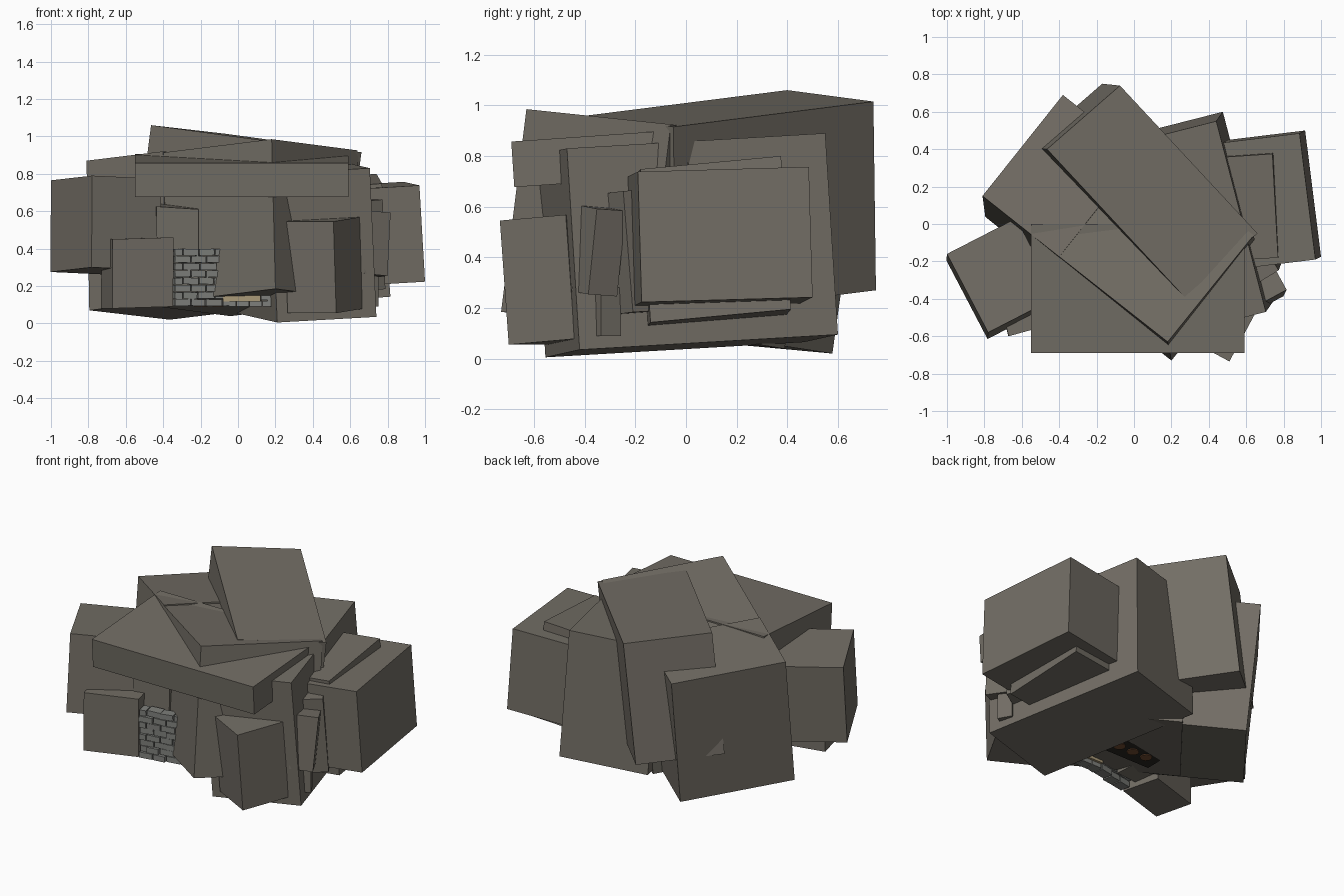
import bpy, bmesh, math, random
from mathutils import Vector, Matrix

if "Cube" in bpy.data.objects:
    bpy.data.objects.remove(bpy.data.objects["Cube"])

random.seed(4)


def material(name, color):
    m = bpy.data.materials.new(name)
    m.diffuse_color = (*color, 1)
    m.use_nodes = True
    m.node_tree.nodes["Principled BSDF"].inputs["Base Color"].default_value = m.diffuse_color
    return m


ROCK = material("rock", (0.17, 0.155, 0.13))
STONE = material("wall_stone", (0.21, 0.215, 0.20))
WOOD = material("wood", (0.40, 0.32, 0.19))
DARK = material("soot", (0.02, 0.018, 0.015))
CLAY = material("clay", (0.16, 0.07, 0.03))


def finish(bm, name, mat):
    bmesh.ops.recalc_face_normals(bm, faces=bm.faces)
    mesh = bpy.data.meshes.new(name)
    bm.to_mesh(mesh)
    bm.free()
    mesh.materials.append(mat)
    ob = bpy.data.objects.new(name, mesh)
    bpy.context.collection.objects.link(ob)
    return ob


def boulder(name, corner, a, b, c):
    """Block spanned by three edge vectors from one top corner."""
    o, a, b, c = map(Vector, (corner, a, b, c))
    bm = bmesh.new()
    bmesh.ops.create_cube(bm, size=1)
    for v in bm.verts:
        k = v.co + Vector((.5, .5, .5))
        v.co = o + a * k.x + b * k.y + c * k.z
    return finish(bm, name, ROCK)


def add_block(bm, center, size, rot=(0, 0, 0)):
    m = Matrix.Translation(center)
    for axis, r in zip("XYZ", rot):
        m = m @ Matrix.Rotation(r, 4, axis)
    bmesh.ops.create_cube(bm, size=1, matrix=m @ Matrix.Diagonal((*size, 1)))


def block(name, center, size, mat=ROCK, rot=(0, 0, 0)):
    bm = bmesh.new()
    add_block(bm, center, size, rot)
    return finish(bm, name, mat)


# Large boulders of the pile
boulder("top_boulder", (-.465, .40, 1.06), (.39, .34, -.045), (.735, -.79, -.10), (-.095, .01, -.745))
boulder("front_roof_boulder", (.18, -.63, .985), (-.70, .55, -.086), (.46, .57, -.06), (.02, -.10, -.80))
boulder("roof_slab", (-.55, -.69, .857), (1.14, 0, 0), (0, .69, .048), (0, .012, -.18))
boulder("back_left_boulder", (-.81, .15, .87), (.43, .54, -.05), (.41, -.325, .05), (.015, -.112, -.80))
boulder("right_main_boulder", (.705, -.47, .83), (-.53, -.135, -.03), (-.265, 1.02, .06), (.035, .05, -.795))
boulder("left_boulder", (-1.0, -.16, .765), (.22, -.42, .025), (.37, .19, -.017), (-.003, -.035, -.49))
boulder("right_boulder", (.97, -.19, .738), (-.085, .675, .019), (-.45, -.055, -.027), (.03, .015, -.515))
boulder("right_slab", (.77, -.18, .748), (-.03, .555, .052), (-.30, -.02, -.024), (.045, .04, -.605))

# Boulders beside the entrance
boulder("front_right_boulder", (.51, -.735, .545), (-.26, .14, 0), (.14, .26, .023), (.015, .035, -.49))
boulder("front_left_boulder", (-.67, -.60, .45), (.325, .09, .01), (-.06, .24, .0), (-.002, .0, -.37))
boulder("inner_left_boulder", (-.435, -.43, .625), (.225, .04, -.015), (-.04, .26, .02), (0, -.01, -.5))

# Small rocks on the right flank
block("flank_rock_middle", (.715, -.345, .425), (.14, .13, .34), rot=(-.1, .05, .5))
block("flank_rock_low", (.685, -.32, .185), (.10, .09, .19), rot=(0, 0, .5))
block("flank_rock_back", (.67, -.22, .42), (.18, .13, .48), rot=(.08, -.03, .55))

# Dry stone wall with a staggered bond
wall = bmesh.new()
rows = 8
for r in range(rows):
    x = -.345
    z = .092 + r * .0385 + .019
    width = .045 if r % 2 else .088
    while x < -.06:
        w = min(width, -.05 - x)
        if w > .02:
            y = -.475 + (x + .345) * .2 + random.uniform(-.008, .008)
            add_block(wall, (x + w / 2, y, z), (w - .004, .065, .035),
                      (random.uniform(-.03, .03), random.uniform(-.04, .04), .18))
        x += w
        width = random.uniform(.075, .095)
add_block(wall, (-.075, -.42, .416), (.06, .06, .034), (0, -.08, .2))
for i in range(4):
    add_block(wall, (-.045 + i * .07, -.42, .106), (.066, .06, .03))
for x, z in ((.14, .145), (.175, .14)):
    add_block(wall, (x, -.42, z), (.034, .06, .042))
finish(wall, "stone_wall", STONE)

# Wooden sill and leaning stick
block("wooden_sill", (.02, -.42, .142), (.20, .09, .048), WOOD)
block("leaning_stick", (-.07, -.42, .33), (.016, .02, .15), WOOD, (0, .15, 0))

# Dark tray with three clay pots in the shelter
block("pot_tray", (-.10, -.14, .11), (.38, .16, .03), DARK)
for i in range(3):
    bm = bmesh.new()
    bmesh.ops.create_cone(bm, cap_ends=True, segments=12, radius1=.036, radius2=.03, depth=.08,
                          matrix=Matrix.Translation((-.20 + i * .1, -.13, .13)))
    finish(bm, "clay_pot", CLAY)
